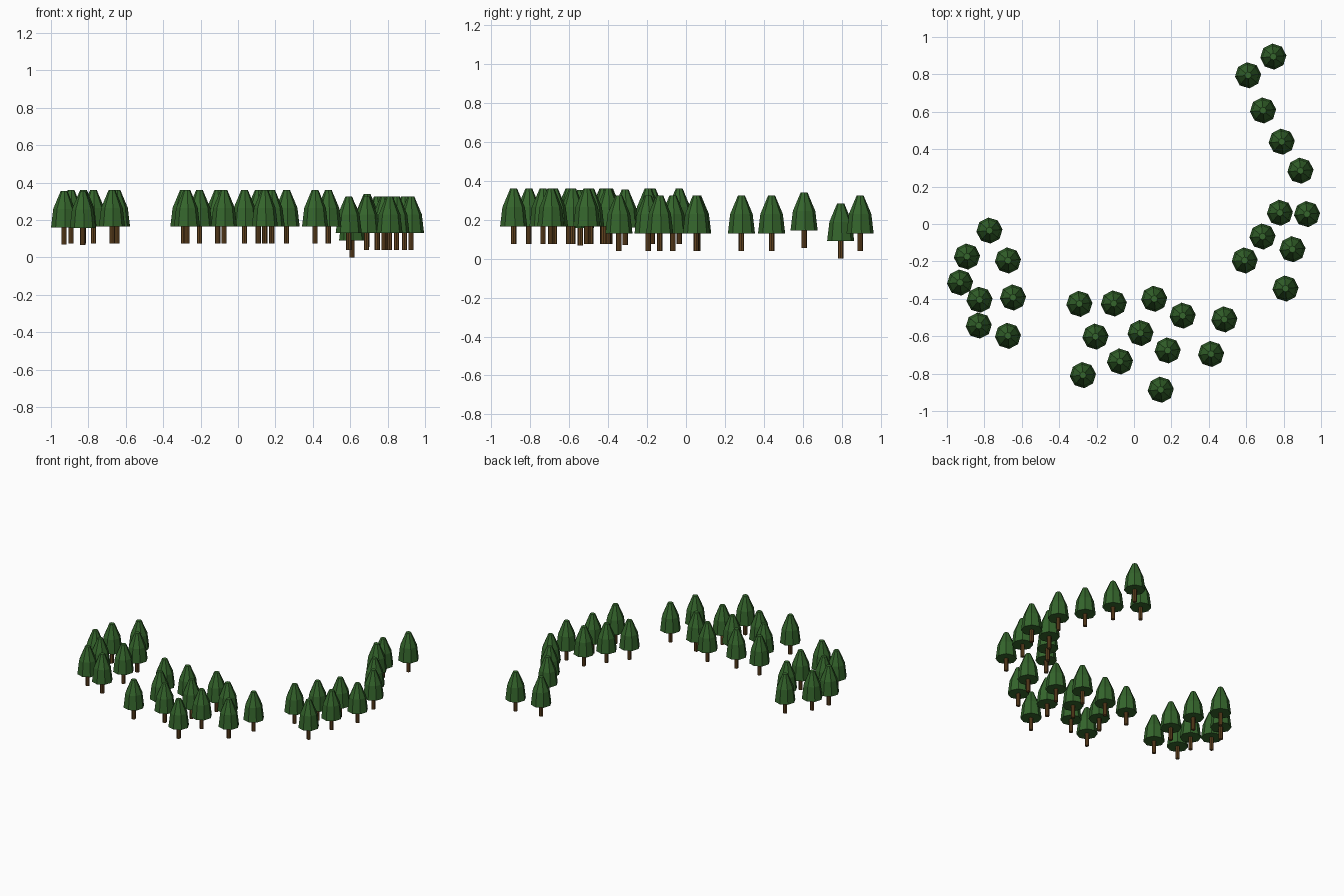
import bpy, bmesh, math

if "Cube" in bpy.data.objects:
    bpy.data.objects.remove(bpy.data.objects["Cube"])

def material(name, color):
    m = bpy.data.materials.new(name)
    m.diffuse_color = color
    m.use_nodes = True
    m.node_tree.nodes["Principled BSDF"].inputs["Base Color"].default_value = m.diffuse_color
    return m

def lathe(name, profile, sides, turn, mat):
    """Flat-faced closed solid from (radius, height) rings, capped at both ends."""
    bm = bmesh.new()
    rings = []
    for r, z in profile:
        if r == 0:
            rings.append([bm.verts.new((0, 0, z))] * sides)
        else:
            rings.append([bm.verts.new((r * math.cos(turn + 2 * math.pi * i / sides),
                                        r * math.sin(turn + 2 * math.pi * i / sides), z))
                          for i in range(sides)])
    for a, b in zip(rings, rings[1:]):
        for i in range(sides):
            j = (i + 1) % sides
            bm.faces.new(list(dict.fromkeys((a[i], a[j], b[j], b[i]))))
    for ring in (rings[0], rings[-1]):
        if len(set(ring)) > 2:
            bm.faces.new(ring)
    bmesh.ops.recalc_face_normals(bm, faces=bm.faces)
    me = bpy.data.meshes.new(name)
    bm.to_mesh(me)
    bm.free()
    me.materials.append(mat)
    return me

green = material("leaf_green", (0.035, 0.13, 0.025, 1))
brown = material("bark_brown", (0.13, 0.06, 0.015, 1))

# Shared tree meshes: slim trunk and bullet-shaped crown
trunk = lathe("trunk", [(0.014, 0), (0.014, 0.12)], 8, 0, brown)
crown = lathe("crown", [(0.07, 0.09), (0.058, 0.19), (0.018, 0.285)], 8, math.radians(5), green)

# Groves: ground height -> tree positions
groves = {
    0.04: [(0.745, 0.895), (0.79, 0.44), (0.89, 0.285), (0.78, 0.06), (0.925, 0.053),
           (0.687, -0.067), (0.847, -0.135), (0.592, -0.195), (0.81, -0.345)],
    0.0: [(0.61, 0.795)],
    0.055: [(0.69, 0.607)],
    0.075: [(0.483, -0.51), (0.412, -0.695), (0.26, -0.49), (0.108, -0.4), (0.18, -0.676),
            (0.035, -0.583), (0.143, -0.886), (-0.108, -0.425), (-0.075, -0.735),
            (-0.206, -0.602), (-0.292, -0.427), (-0.273, -0.808), (-0.773, -0.035),
            (-0.893, -0.174), (-0.674, -0.195), (-0.826, -0.405), (-0.647, -0.393),
            (-0.674, -0.598)],
    0.07: [(-0.93, -0.313)],
    0.067: [(-0.83, -0.543)],
}
for z, spots in groves.items():
    for x, y in spots:
        for name, mesh in (("tree_trunk", trunk), ("tree_crown", crown)):
            ob = bpy.data.objects.new(name, mesh)
            ob.location = (x, y, z)
            bpy.context.collection.objects.link(ob)
